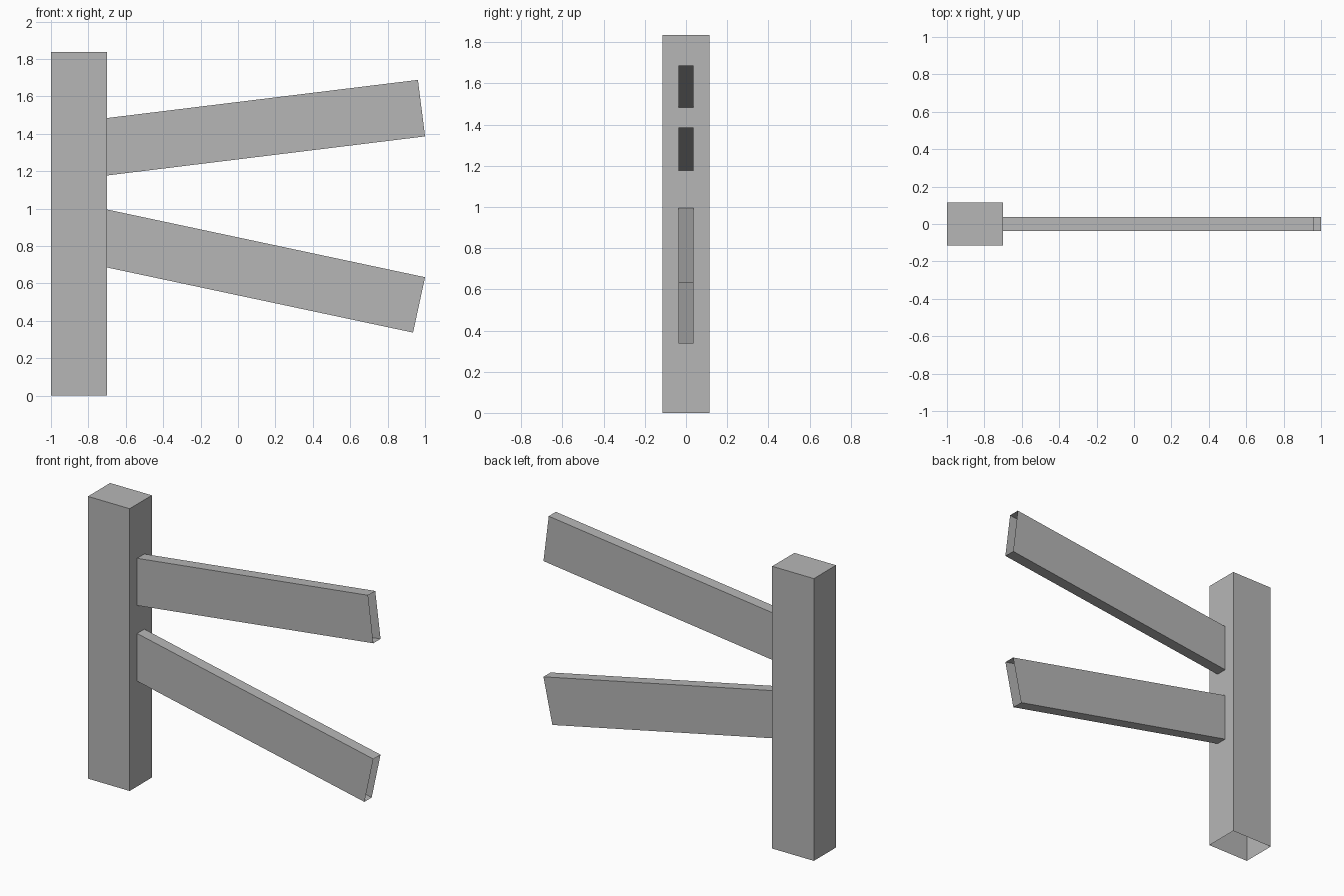
import bpy
import bmesh

cube = bpy.data.objects.get("Cube")
if cube:
    bpy.data.objects.remove(cube, do_unlink=True)

# Single plain grey
GREY = (0.47, 0.47, 0.47, 1.0)
grey = bpy.data.materials.new("plain_grey")
grey.use_nodes = True
grey.diffuse_color = GREY
grey.node_tree.nodes["Principled BSDF"].inputs["Base Color"].default_value = GREY


def open_prism(name, outline, half_depth, is_open):
    """Extrude an x-z outline along y, leaving out sides chosen by a rule."""
    bm = bmesh.new()
    front = bm.faces.new([bm.verts.new((x, -half_depth, z)) for x, z in outline])
    kept = bmesh.ops.extrude_face_region(bm, geom=[front], use_keep_orig=True)
    moved = [v for v in kept["geom"] if isinstance(v, bmesh.types.BMVert)]
    bmesh.ops.translate(bm, verts=moved, vec=(0, 2 * half_depth, 0))
    bmesh.ops.recalc_face_normals(bm, faces=bm.faces)
    bm.normal_update()
    gone = [f for f in bm.faces if is_open(f.normal)]
    bmesh.ops.delete(bm, geom=gone, context='FACES_ONLY')
    mesh = bpy.data.meshes.new(name)
    bm.to_mesh(mesh)
    bm.free()
    mesh.materials.append(grey)
    obj = bpy.data.objects.new(name, mesh)
    bpy.context.collection.objects.link(obj)
    return obj


# Upright post, hollow at the foot
open_prism("post", [(-1, 0), (-0.7, 0), (-0.7, 1.836), (-1, 1.836)],
           0.114, lambda n: n.z < -0.9)

# Sloping boards, open at both ends
boards = {
    "upper_board": [(-0.7, 1.177), (1.0, 1.386), (0.962, 1.688), (-0.7, 1.484)],
    "lower_board": [(-0.7, 0.685), (0.936, 0.337), (1.0, 0.633), (-0.7, 0.995)],
}
for name, outline in boards.items():
    open_prism(name, outline, 0.037, lambda n: abs(n.x) > 0.9)
